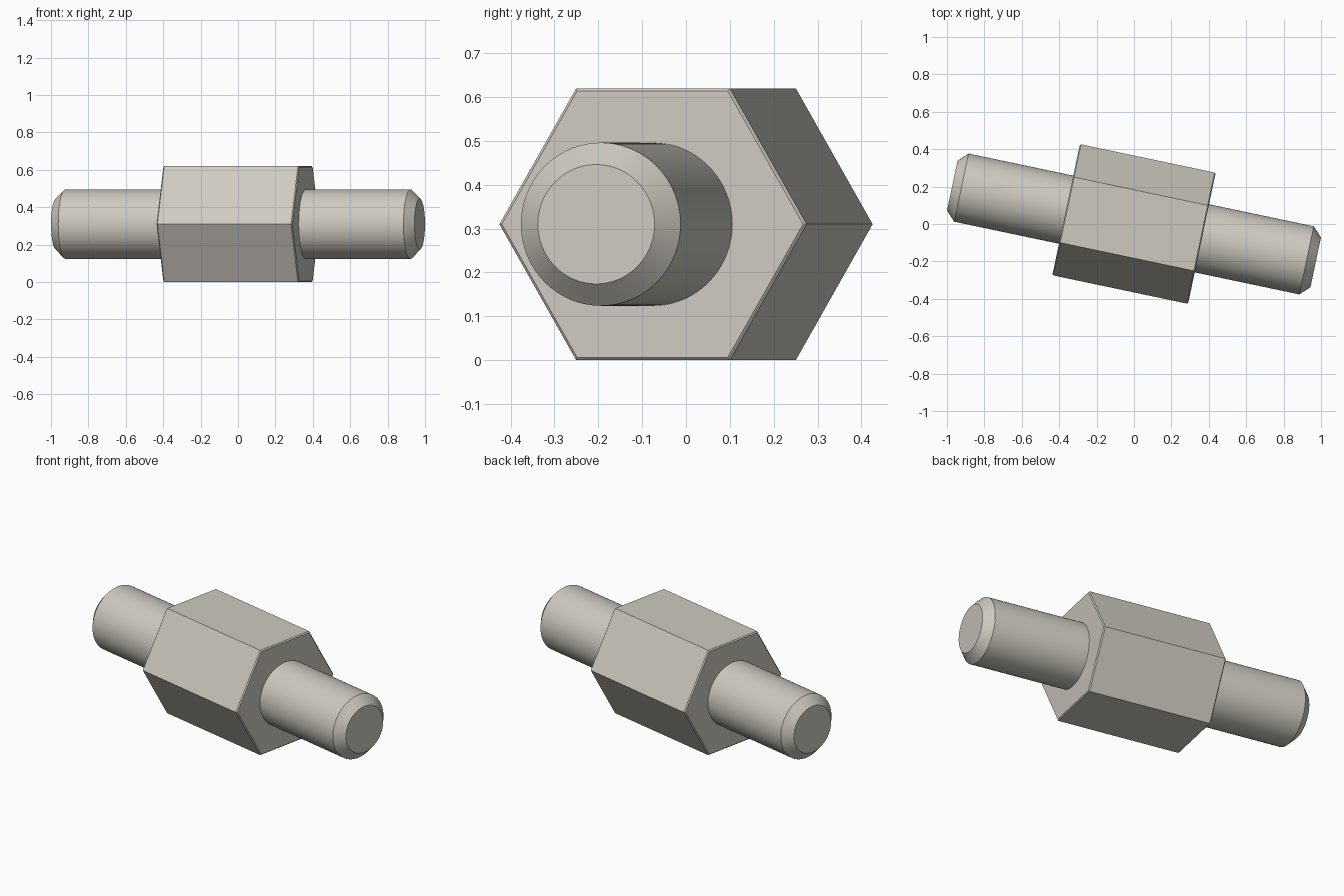
import bpy, bmesh, math

cube = bpy.data.objects.get("Cube")
if cube:
    bpy.data.objects.remove(cube, do_unlink=True)

TILT = math.radians(-11.9)
CENTRE_Z = 0.31

metal = bpy.data.materials.new("warm grey metal")
metal.use_nodes = True
colour = (0.62, 0.59, 0.53, 1)
metal.diffuse_color = colour
metal.node_tree.nodes["Principled BSDF"].inputs["Base Color"].default_value = colour


def loft(name, sections, sides, smooth=False):
    """Closed solid along x through (x, radius) sections, with a corner on the y axis."""
    bm = bmesh.new()
    rings = []
    for x, r in sections:
        angles = [math.tau * i / sides for i in range(sides)]
        rings.append([bm.verts.new((x, r * math.cos(a), r * math.sin(a))) for a in angles])
    for a, b in zip(rings, rings[1:]):
        for i in range(sides):
            j = (i + 1) % sides
            bm.faces.new((a[i], a[j], b[j], b[i]))
    bm.faces.new(rings[0])
    bm.faces.new(rings[-1])
    bmesh.ops.recalc_face_normals(bm, faces=bm.faces)
    mesh = bpy.data.meshes.new(name)
    bm.to_mesh(mesh)
    bm.free()
    mesh.materials.append(metal)
    ob = bpy.data.objects.new(name, mesh)
    bpy.context.collection.objects.link(ob)
    ob.location.z = CENTRE_Z
    ob.rotation_euler.z = TILT
    if smooth:
        bpy.ops.object.select_all(action="DESELECT")
        ob.select_set(True)
        bpy.context.view_layer.objects.active = ob
        bpy.ops.object.shade_smooth_by_angle(angle=math.radians(30))
    return ob


# Hexagonal body with a fine edge chamfer at both ends
RADIUS = CENTRE_Z / math.cos(math.pi / 6)
loft("hex_body", [(-0.371, RADIUS - 0.007), (-0.365, RADIUS),
                  (0.365, RADIUS), (0.371, RADIUS - 0.007)], 6)

# Round studs with chamfered tips, one on each end
for name, side in (("left_stud", 1), ("right_stud", -1)):
    loft(name, [(side * 0.3, 0.186), (side * 0.943, 0.186), (side * 0.993, 0.136)],
         96, smooth=True)
